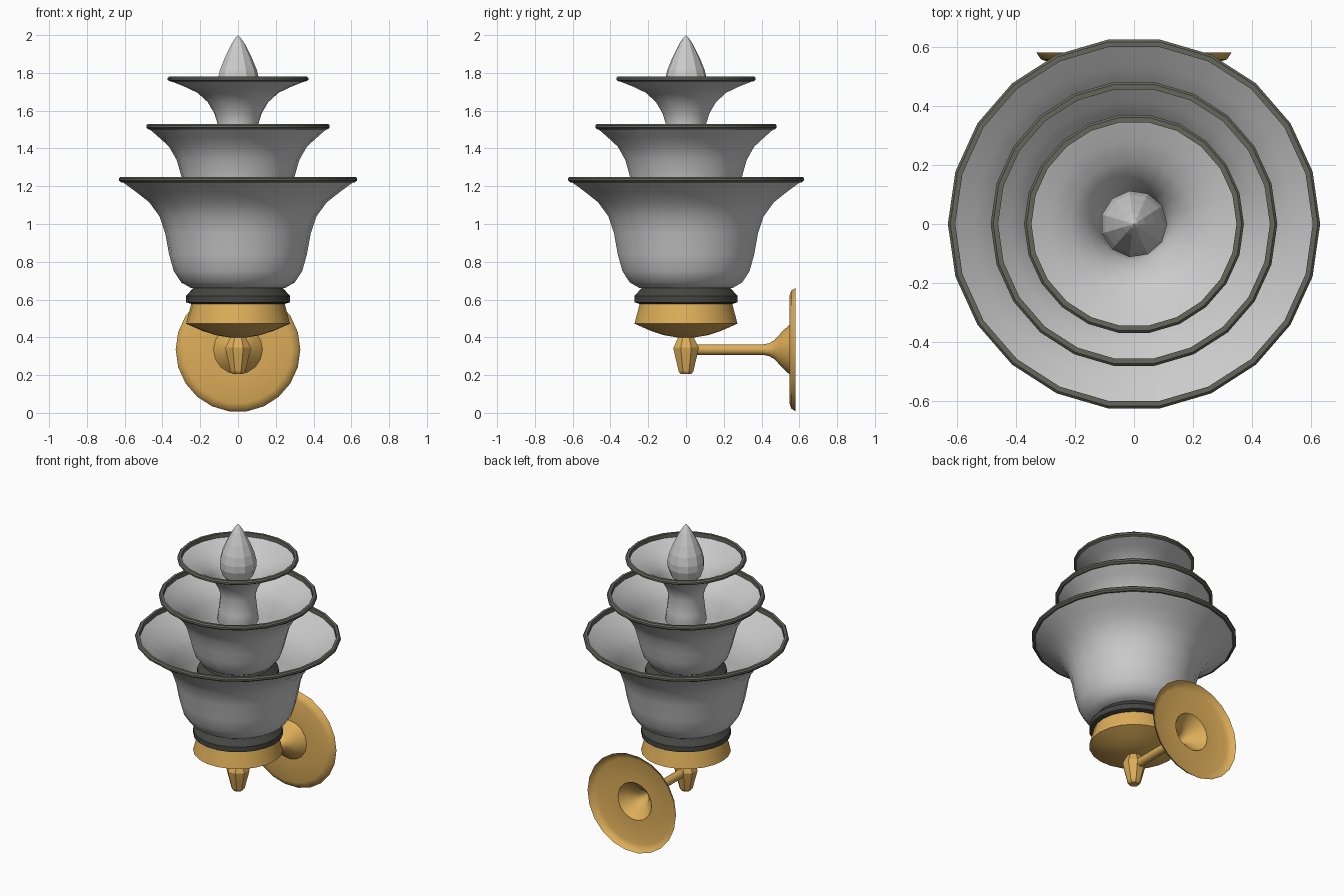
import bpy, bmesh, math
from mathutils import Matrix

if "Cube" in bpy.data.objects:
    bpy.data.objects.remove(bpy.data.objects["Cube"])


def material(name, rgb):
    m = bpy.data.materials.new(name)
    m.diffuse_color = (*rgb, 1)
    m.use_nodes = True
    m.node_tree.nodes["Principled BSDF"].inputs["Base Color"].default_value = m.diffuse_color
    return m


BRASS = material("brass", (0.72, 0.42, 0.10))
DARK = material("dark_metal", (0.06, 0.06, 0.055))
RIM = material("rim_metal", (0.13, 0.135, 0.11))
BULB = material("bulb_glass", (0.75, 0.75, 0.72))


def lathe(name, profile, sides=22, mat=None, turn=0.0, matrix=None, closed=False, angle=35):
    """Revolve (radius, height) points around z; radius 0 makes a pole."""
    bm = bmesh.new()
    rings = []
    for r, z in profile:
        if r == 0:
            rings.append([bm.verts.new((0, 0, z))] * sides)
        else:
            rings.append([bm.verts.new((r * math.cos(a), r * math.sin(a), z))
                          for a in (turn + math.tau * i / sides for i in range(sides))])
    pairs = list(zip(rings, rings[1:]))
    if closed:
        pairs.append((rings[-1], rings[0]))
    for a, b in pairs:
        for i in range(sides):
            j = (i + 1) % sides
            bm.faces.new(dict.fromkeys((a[i], a[j], b[j], b[i])))
    if matrix:
        bm.transform(matrix)
    bmesh.ops.recalc_face_normals(bm, faces=bm.faces)
    mesh = bpy.data.meshes.new(name)
    bm.to_mesh(mesh)
    bm.free()
    ob = bpy.data.objects.new(name, mesh)
    bpy.context.collection.objects.link(ob)
    if mat:
        mesh.materials.append(mat)
    if angle:
        bpy.ops.object.select_all(action='DESELECT')
        ob.select_set(True)
        bpy.context.view_layer.objects.active = ob
        bpy.ops.object.shade_smooth_by_angle(angle=math.radians(angle))
    return ob


def rim(name, r, top, h=0.03):
    lathe(name, [(r - 0.025, top), (r - 0.008, top), (r, top - 0.008), (r, top - 0.02),
                 (r - 0.012, top - h), (r - 0.025, top - h)], mat=RIM, closed=True, angle=25)


def collar(name, r, z, h):
    lathe(name, [(0, z), (r * 0.9, z), (r, z + h * 0.1), (r, z + h * 0.5),
                 (r * 0.86, z + h), (0, z + h)], mat=DARK, angle=25)


# Three nested flared shades with rims and collars
lathe("large_shade", [(0, 0.66), (0.25, 0.662), (0.30, 0.69), (0.34, 0.75), (0.365, 0.84),
                      (0.385, 0.95), (0.415, 1.04), (0.47, 1.115), (0.54, 1.17), (0.615, 1.225)],
      angle=60)
rim("large_rim", 0.63, 1.25)
collar("large_collar", 0.275, 0.577, 0.085)

lathe("middle_shade", [(0, 1.06), (0.19, 1.062), (0.23, 1.085), (0.265, 1.13), (0.285, 1.19),
                       (0.302, 1.26), (0.325, 1.34), (0.365, 1.41), (0.42, 1.46), (0.472, 1.505)],
      angle=60)
rim("middle_rim", 0.485, 1.53)
collar("middle_collar", 0.25, 0.99, 0.07)

lathe("top_shade", [(0, 1.32), (0.11, 1.322), (0.128, 1.36), (0.118, 1.43), (0.108, 1.53),
                    (0.125, 1.585), (0.16, 1.645), (0.215, 1.695), (0.285, 1.728), (0.358, 1.757)],
      angle=60)
rim("top_rim", 0.372, 1.782, 0.027)

# Flame bulb in its socket
collar("bulb_socket", 0.075, 1.57, 0.06)
lathe("flame_bulb", [(0, 1.615), (0.06, 1.622), (0.095, 1.66), (0.113, 1.715), (0.113, 1.76),
                     (0.10, 1.815), (0.073, 1.88), (0.038, 1.95), (0.015, 1.985), (0, 2.0)],
      sides=11, mat=BULB, angle=0)

# Brass cup and finial
lathe("cup", [(0, 0.577), (0.248, 0.577), (0.275, 0.472), (0.19, 0.435),
              (0.12, 0.412), (0.05, 0.4), (0, 0.4)], mat=BRASS)
lathe("finial", [(0, 0.43), (0.03, 0.43), (0.072, 0.345), (0.07, 0.33), (0.042, 0.22),
                 (0.03, 0.205), (0, 0.205)], sides=8, mat=BRASS, turn=math.pi / 8, angle=20)

# Wall bracket: arm, trumpet and open-backed plate, turned to point along y
to_wall = Matrix.Translation((0, 0, 0.335)) @ Matrix.Rotation(-math.pi / 2, 4, 'X')
lathe("bracket_arm", [(0, 0.02), (0.028, 0.02), (0.028, 0.41), (0.034, 0.44), (0.05, 0.468),
                      (0.085, 0.50), (0.108, 0.522), (0.13, 0.547)],
      sides=16, mat=BRASS, matrix=to_wall, angle=50)
lathe("wall_plate", [(0.125, 0.547), (0.285, 0.547), (0.315, 0.557), (0.33, 0.58)],
      mat=BRASS, matrix=to_wall, angle=60)
